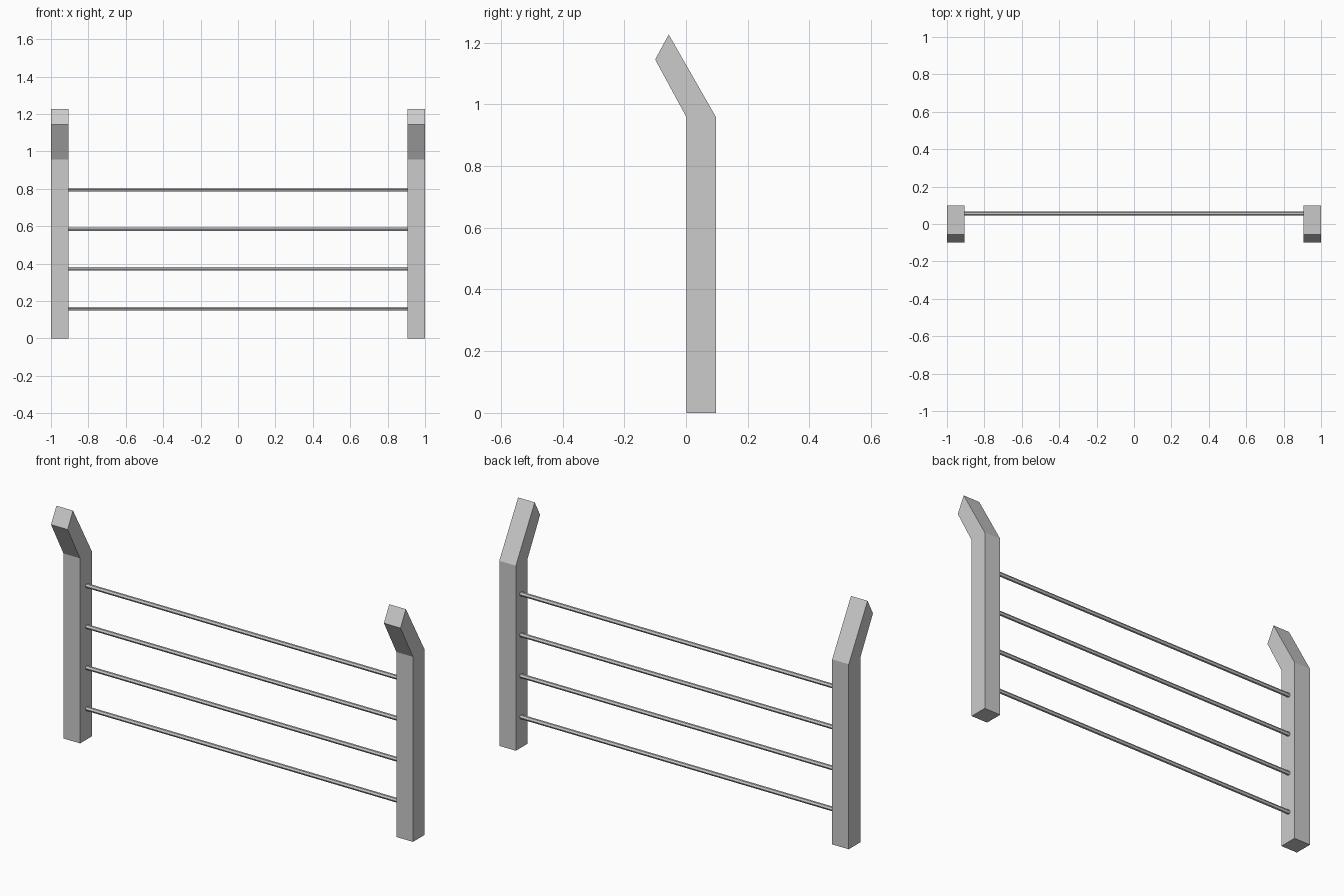
import bpy, bmesh
from math import pi
from mathutils import Matrix

if "Cube" in bpy.data.objects:
    bpy.data.objects.remove(bpy.data.objects["Cube"])

POST_W = 0.095
INNER = 1.0 - POST_W


def make_object(name, bm):
    bmesh.ops.recalc_face_normals(bm, faces=bm.faces)
    mesh = bpy.data.meshes.new(name)
    bm.to_mesh(mesh)
    bm.free()
    obj = bpy.data.objects.new(name, mesh)
    bpy.context.collection.objects.link(obj)
    return obj


# Bent posts: side profile (y, z) extruded along x
PROFILE = [(0.002, 0), (0.098, 0), (0.098, 0.957),
           (-0.056, 1.226), (-0.10, 1.145), (0.002, 0.957)]


def post(name, x0):
    bm = bmesh.new()
    face = bm.faces.new([bm.verts.new((x0, y, z)) for y, z in PROFILE])
    ext = bmesh.ops.extrude_face_region(bm, geom=[face], use_keep_orig=True)
    verts = [g for g in ext["geom"] if isinstance(g, bmesh.types.BMVert)]
    bmesh.ops.translate(bm, verts=verts, vec=(POST_W, 0, 0))
    make_object(name, bm)


post("left_post", -1.0)
post("right_post", INNER)

# Thin six-sided rails between the posts, flat on top and bottom
for i in range(4):
    bm = bmesh.new()
    turn = (Matrix.Translation((0, 0.056, 0.16 + 0.212 * i))
            @ Matrix.Rotation(pi / 2, 4, 'Y') @ Matrix.Rotation(pi / 2, 4, 'Z'))
    bmesh.ops.create_cone(bm, cap_ends=True, segments=6, radius1=0.011,
                          radius2=0.011, depth=2 * INNER, matrix=turn)
    # Put two corners on the y axis so the rail is wider than tall
    ys = [v.co.y for v in bm.verts]
    zs = [v.co.z for v in bm.verts]
    if max(zs) - min(zs) > max(ys) - min(ys):
        bmesh.ops.rotate(bm, verts=bm.verts, cent=(0, 0.056, 0.16 + 0.212 * i),
                         matrix=Matrix.Rotation(pi / 6, 3, 'X'))
    make_object(f"rail_{i + 1}", bm)
